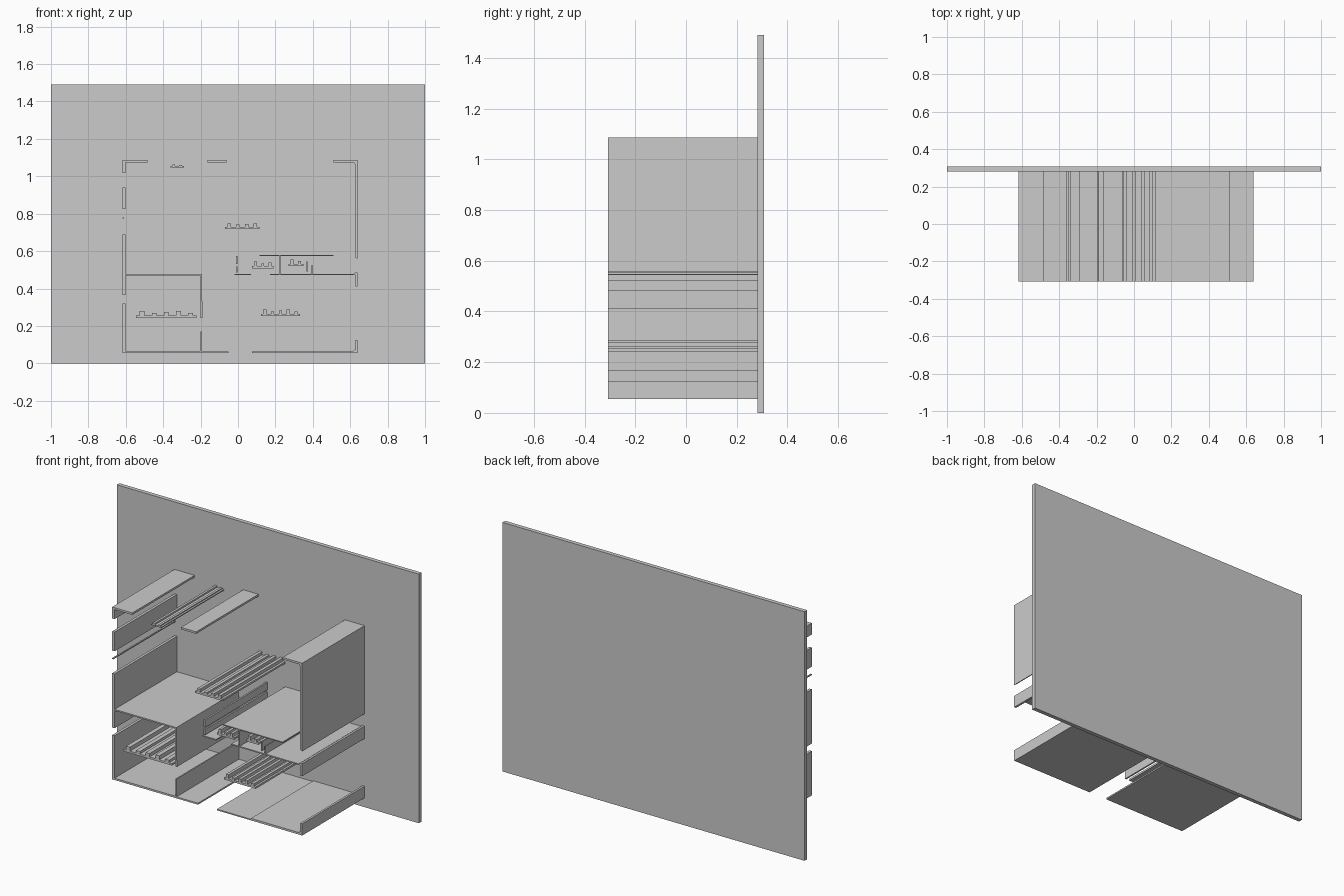
import bpy, bmesh

if "Cube" in bpy.data.objects:
    bpy.data.objects.remove(bpy.data.objects["Cube"])

FRONT, JOIN, BACK = -0.307, 0.282, 0.307


def prism(name, pts, y0=FRONT, y1=JOIN):
    """Extrude an x-z outline along y."""
    bm = bmesh.new()
    face = bm.faces.new([bm.verts.new((x, y0, z)) for x, z in pts])
    ext = bmesh.ops.extrude_face_region(bm, geom=[face])
    for v in ext["geom"]:
        if isinstance(v, bmesh.types.BMVert):
            v.co.y = y1
    bmesh.ops.recalc_face_normals(bm, faces=bm.faces)
    mesh = bpy.data.meshes.new(name)
    bm.to_mesh(mesh)
    bm.free()
    obj = bpy.data.objects.new(name, mesh)
    bpy.context.collection.objects.link(obj)
    return obj


def wall(name, x0, x1, z0, z1, **kw):
    return prism(name, [(x0, z0), (x1, z0), (x1, z1), (x0, z1)], **kw)


def ridged_strip(name, x0, x1, z0, base, height, ridges):
    """Thin slab with a row of uneven square ridges."""
    pts = [(x0, z0), (x1, z0), (x1, z0 + base)]
    step = (x1 - x0) / ridges
    for i in reversed(range(ridges)):
        h = z0 + height * (1.0, 0.75, 0.9)[i % 3]
        a, b = x0 + step * (i + 0.3), x0 + step * (i + 0.7)
        pts += [(b, z0 + base), (b, h), (a, h), (a, z0 + base)]
    pts.append((x0, z0 + base))
    prism(name, pts)


# Back plate
wall("back_plate", -1, 1, 0, 1.49, y0=JOIN, y1=BACK)

# Outer walls with corners
L, Li, R, Ri, T, Ti, B = -0.618, -0.602, 0.64, 0.627, 1.086, 1.074, 0.055
prism("top_left_corner", [(L, 1.018), (Li, 1.018), (Li, Ti), (-0.485, Ti),
                          (-0.485, T), (L, T)])
prism("top_right_corner", [(0.51, Ti), (0.618, Ti), (Ri, 1.062), (Ri, 0.565),
                           (R, 0.558), (R, T), (0.51, T)])
prism("bottom_left_walls", [(L, B), (-0.05, B), (-0.05, 0.064), (-0.192, 0.064),
                            (-0.192, 0.17), (-0.2, 0.17), (-0.2, 0.066),
                            (Li, 0.066), (Li, 0.32), (L, 0.32)])
prism("bottom_right_corner", [(0.075, B), (R, B), (R, 0.125), (Ri, 0.125),
                              (Ri, 0.075), (0.617, 0.067), (0.3, 0.067),
                              (0.3, 0.062), (0.075, 0.062)])

# Left side and small left room
prism("left_room_walls", [(L, 0.365), (Li, 0.365), (Li, 0.47), (-0.203, 0.47),
                          (-0.203, 0.33), (-0.2, 0.243), (-0.19, 0.243),
                          (-0.193, 0.478), (Li, 0.478), (Li, 0.69), (L, 0.69)])
wall("upper_left_wall", L, Li, 0.825, 0.94)
wall("left_sliver", L, -0.61, 0.775, 0.781)
wall("top_middle_wall", -0.163, -0.062, Ti, T)

# Central rooms on the right
prism("centre_room_walls", [(0.17, 0.471), (Ri, 0.471), (Ri, 0.41), (R, 0.41),
                            (R, 0.485), (Ri, 0.485), (0.617, 0.478),
                            (0.398, 0.478), (0.398, 0.525), (0.392, 0.525),
                            (0.392, 0.478), (0.226, 0.478), (0.226, 0.574),
                            (0.51, 0.574), (0.51, 0.58), (0.115, 0.58),
                            (0.115, 0.574), (0.219, 0.574), (0.219, 0.478),
                            (0.17, 0.478)])
wall("short_partition", 0.366, 0.373, 0.49, 0.545)
wall("entry_wall", -0.02, 0.07, 0.471, 0.478)
for i, (z0, z1) in enumerate([(0.485, 0.518), (0.53, 0.575)]):
    wall(f"entry_partition_{i + 1}", -0.012, -0.002, z0, z1)

# Ridged strips lying inside the rooms
for i, spec in enumerate([
        (-0.36, -0.29, 1.048, 0.006, 0.016, 2),
        (-0.07, 0.115, 0.719, 0.011, 0.030, 4),
        (-0.545, -0.222, 0.243, 0.012, 0.036, 5),
        (0.122, 0.332, 0.252, 0.011, 0.035, 5),
        (0.075, 0.19, 0.508, 0.012, 0.036, 3),
        (0.27, 0.35, 0.52, 0.012, 0.036, 2)]):
    ridged_strip(f"ridged_strip_{i + 1}", *spec)
